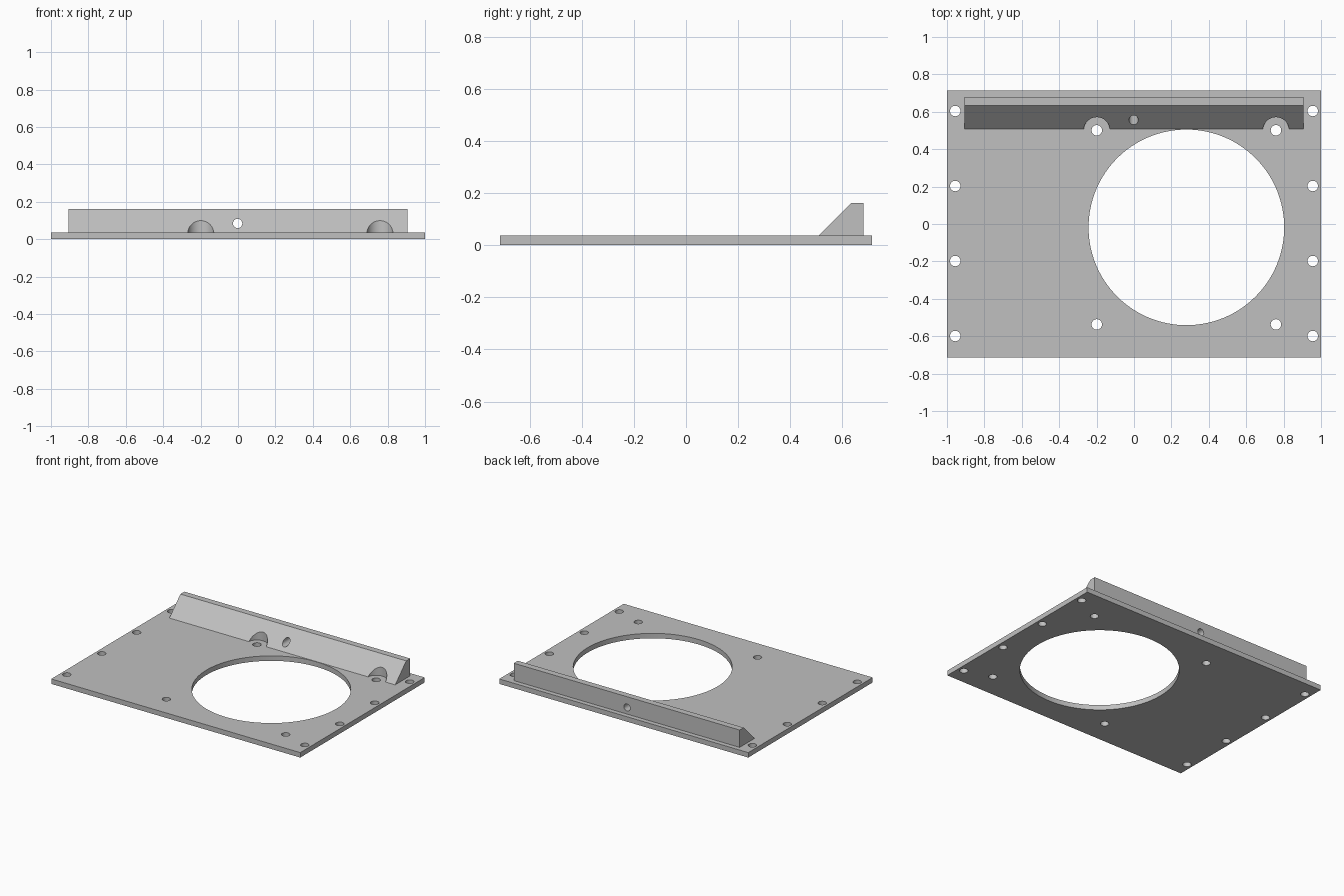
import bpy
import bmesh
from math import radians
from mathutils import Matrix, Vector

if "Cube" in bpy.data.objects:
    bpy.data.objects.remove(bpy.data.objects["Cube"])

PLATE_TOP = 0.036
grey = bpy.data.materials.new("plain grey")
grey.use_nodes = True
GREY = (0.53, 0.53, 0.53, 1)
grey.diffuse_color = GREY
grey.node_tree.nodes["Principled BSDF"].inputs["Base Color"].default_value = GREY


def make_object(name, bm):
    bmesh.ops.recalc_face_normals(bm, faces=bm.faces)
    mesh = bpy.data.meshes.new(name)
    bm.to_mesh(mesh)
    bm.free()
    mesh.materials.append(grey)
    obj = bpy.data.objects.new(name, mesh)
    bpy.context.collection.objects.link(obj)
    return obj


def prism(name, profile, direction):
    """Extrude a closed outline along a direction."""
    bm = bmesh.new()
    face = bm.faces.new([bm.verts.new(p) for p in profile])
    new = bmesh.ops.extrude_face_region(bm, geom=[face])["geom"]
    verts = [v for v in new if isinstance(v, bmesh.types.BMVert)]
    bmesh.ops.translate(bm, verts=verts, vec=Vector(direction))
    return make_object(name, bm)


def add_drill(bm, centre, radius, depth, segments=48, tilt=0):
    matrix = Matrix.Translation(centre) @ Matrix.Rotation(radians(tilt), 4, "X")
    bmesh.ops.create_cone(bm, cap_ends=True, segments=segments, radius1=radius,
                          radius2=radius, depth=depth, matrix=matrix)


def cut(obj, bm):
    """Subtract the drills, then smooth the round walls."""
    cutter = make_object(obj.name + "_cutter", bm)
    cutter.hide_render = True
    mod = obj.modifiers.new("holes", "BOOLEAN")
    mod.object = cutter
    mod.solver = "EXACT"
    bpy.ops.object.select_all(action="DESELECT")
    bpy.context.view_layer.objects.active = obj
    obj.select_set(True)
    bpy.ops.object.modifier_apply(modifier=mod.name)
    bpy.data.objects.remove(cutter)
    bpy.ops.object.shade_smooth_by_angle(angle=radians(30))


# Base plate with the fan opening, fan screw holes and edge screw holes
plate = prism("base_plate", [(-1, -0.714, 0), (1, -0.714, 0), (1, 0.714, 0), (-1, 0.714, 0)],
              (0, 0, PLATE_TOP))
fan_x, fan_y = 0.28, -0.018
screw_x = (fan_x - 0.479, fan_x + 0.479)
screw_y = (fan_y - 0.519, fan_y + 0.519)
drills = bmesh.new()
add_drill(drills, (fan_x, fan_y, 0), 0.523, 1, 128)
for x in screw_x:
    for y in screw_y:
        add_drill(drills, (x, y, 0), 0.028, 1)
for x in (-0.956, 0.956):
    for row in range(4):
        add_drill(drills, (x, -0.599 + 0.401 * row, 0), 0.028, 1)
cut(plate, drills)

# Sloped rail along the back, with screw head reliefs and a cross hole
left, right = -0.907, 0.907
rail = prism("back_rail", [(left, 0.508, PLATE_TOP), (left, 0.68, PLATE_TOP),
                           (left, 0.68, 0.162), (left, 0.634, 0.162)],
             (right - left, 0, 0))
drills = bmesh.new()
for x in screw_x:
    add_drill(drills, (x, screw_y[1], 0), 0.07, 1, 64)
add_drill(drills, (-0.002, 0.6, 0.084), 0.025, 1, tilt=90)
cut(rail, drills)
